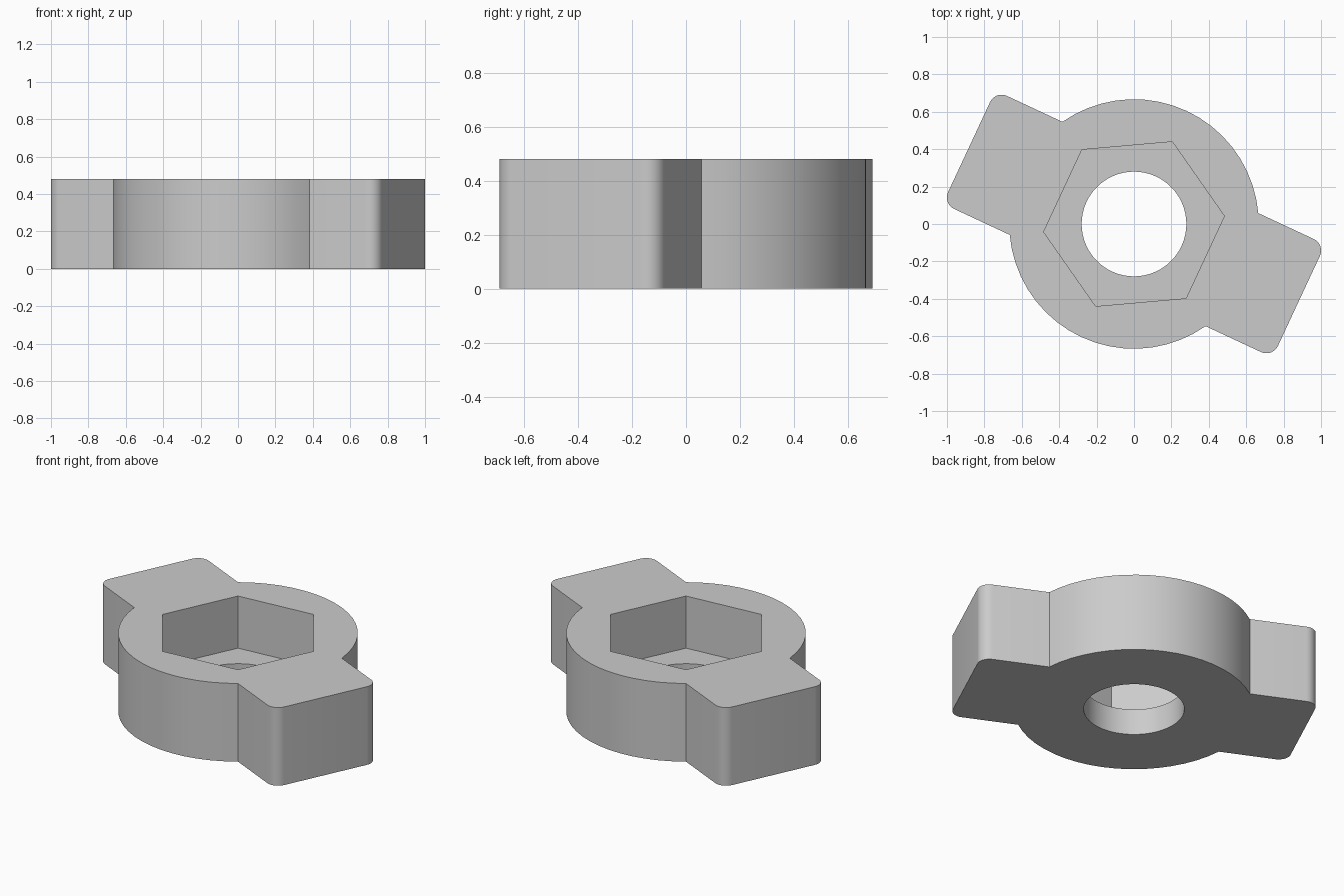
import bpy, bmesh
from math import radians, cos, sin, pi

cube = bpy.data.objects.get("Cube")
if cube:
    bpy.data.objects.remove(cube, do_unlink=True)

HEIGHT, FLOOR = 0.48, 0.16           # body height, pocket floor height
RADIUS, HOLE, HEX = 0.667, 0.28, 0.485
LUG_LENGTH, LUG_HALF, FILLET = 0.973, 0.3335, 0.068
TILT = radians(-25)                  # direction of the lugs


def arc(cx, cy, r, start, end, steps):
    """Points on an arc, angles in degrees."""
    angles = [radians(start + (end - start) * i / steps) for i in range(steps + 1)]
    return [(cx + r * cos(a), cy + r * sin(a)) for a in angles]


def turn(points, angle):
    c, s = cos(angle), sin(angle)
    return [(x * c - y * s, x * s + y * c) for x, y in points]


# Half outline: one rounded lug followed by one side of the round hub
cx, cy = LUG_LENGTH - FILLET, LUG_HALF - FILLET
half = (arc(cx, -cy, FILLET, -90, 0, 8) + arc(cx, cy, FILLET, 0, 90, 8)
        + arc(0, 0, RADIUS, 30, 150, 18))
outline = turn(half, TILT) + turn(half, TILT + pi)
hexagon = turn(arc(0, 0, HEX, 0, 300, 5), TILT + radians(30))
circle = arc(0, 0, HOLE, 0, 354, 59)

bm = bmesh.new()


def ring(points, z):
    verts = [bm.verts.new((x, y, z)) for x, y in points]
    return [bm.edges.new((v, verts[i - 1])) for i, v in enumerate(verts)]


def wall(points, z0, z1):
    """Vertical wall between two copies of a closed outline."""
    low, high = ring(points, z0), ring(points, z1)
    for a, b in zip(low, high):
        bm.faces.new((a.verts[0], a.verts[1], b.verts[1], b.verts[0]))
    return low, high


# Outer wall, hexagonal pocket and through hole
outer_low, outer_high = wall(outline, 0, HEIGHT)
hex_low, hex_high = wall(hexagon, FLOOR, HEIGHT)
hole_low, hole_high = wall(circle, 0, FLOOR)

# Top, pocket floor and underside
for loops in (outer_high + hex_high, hex_low + hole_high, outer_low + hole_low):
    bmesh.ops.triangle_fill(bm, edges=loops, use_beauty=True)
bmesh.ops.recalc_face_normals(bm, faces=bm.faces[:])

mesh = bpy.data.meshes.new("lugged_hub")
bm.to_mesh(mesh)
bm.free()
hub = bpy.data.objects.new("lugged_hub", mesh)
bpy.context.collection.objects.link(hub)

# Plain grey
grey = bpy.data.materials.new("light_grey")
grey.use_nodes = True
colour = (0.6, 0.6, 0.6, 1)
grey.diffuse_color = colour
grey.node_tree.nodes["Principled BSDF"].inputs["Base Color"].default_value = colour
mesh.materials.append(grey)

# Smooth curved walls, keep corners crisp
bpy.ops.object.select_all(action="DESELECT")
hub.select_set(True)
bpy.context.view_layer.objects.active = hub
bpy.ops.object.shade_smooth_by_angle(angle=radians(30))
